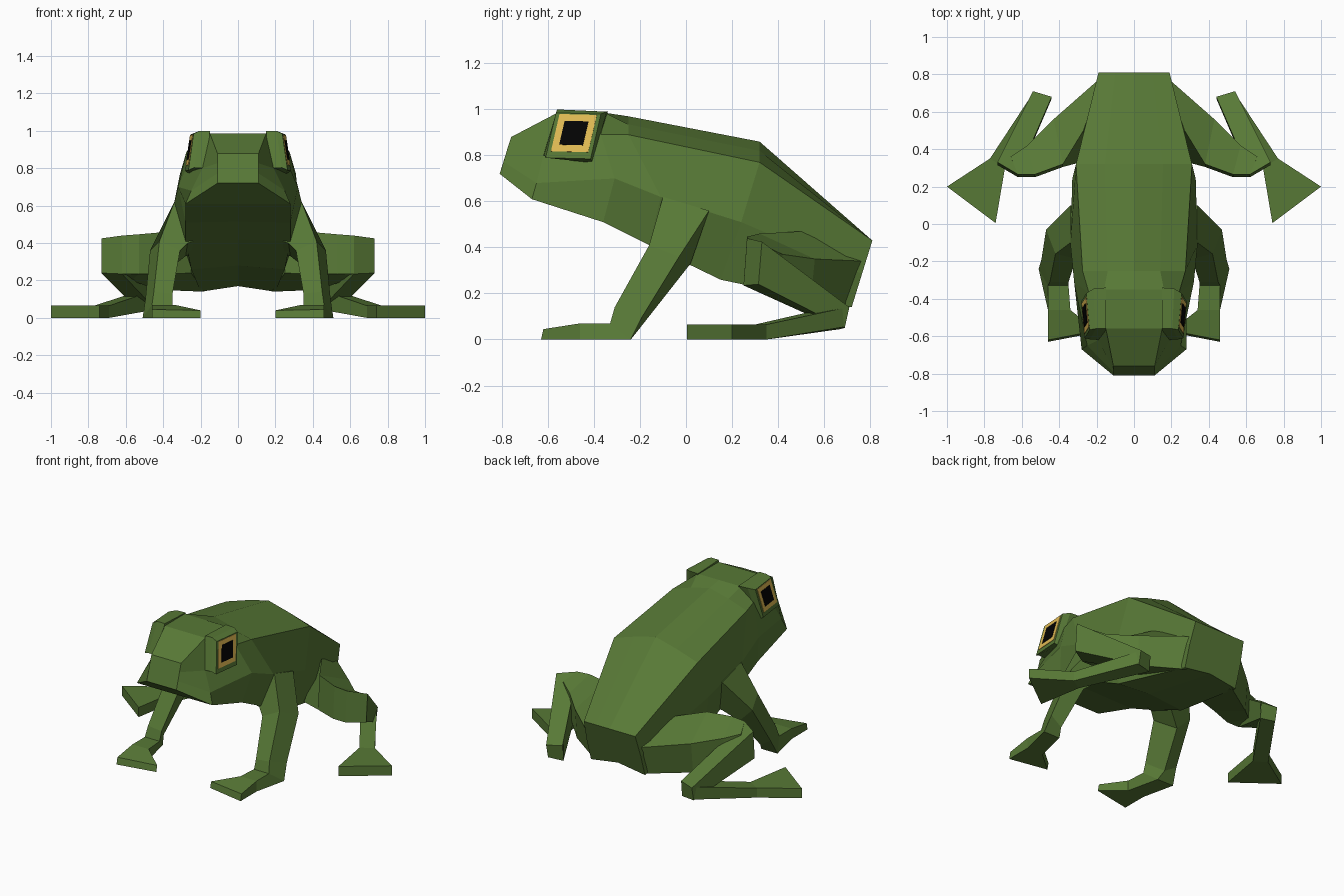
import bpy, bmesh
from mathutils import Vector


def material(name, rgb):
    m = bpy.data.materials.new(name)
    m.diffuse_color = (*rgb, 1)
    return m


GREEN = material("frog green", (0.097, 0.191, 0.037))
GOLD = material("eye gold", (0.78, 0.51, 0.09))
BLACK = material("pupil black", (0.001, 0.001, 0.001))


def loft(name, rings, mat=GREEN):
    """Bridge equal-length rings of points and cap both ends."""
    bm = bmesh.new()
    loops = [[bm.verts.new(p) for p in r] for r in rings]
    n = len(loops[0])
    for a, b in zip(loops, loops[1:]):
        for i in range(n):
            j = (i + 1) % n
            bm.faces.new((a[i], a[j], b[j], b[i]))
    bm.faces.new(loops[0])
    bm.faces.new(loops[-1])
    bmesh.ops.recalc_face_normals(bm, faces=bm.faces)
    me = bpy.data.meshes.new(name)
    bm.to_mesh(me)
    bm.free()
    me.materials.append(mat)
    ob = bpy.data.objects.new(name, me)
    bpy.context.collection.objects.link(ob)
    return ob


def pair(name, rings, mat=GREEN):
    """Build a part on the +x side and its mirror on the -x side."""
    loft("left_" + name, rings, mat)
    loft("right_" + name, [[(-x, y, z) for x, y, z in r] for r in rings], mat)


def body_ring(top_z, low_z, half):
    """Close half a cross-section (top to bottom) with centre points and its mirror."""
    return ([(0, half[0][1], top_z)] + half + [(0, half[-1][1], low_z)]
            + [(-x, y, z) for x, y, z in reversed(half)])


# Body and head: centre heights, then top edge, upper side, lower side, bottom edge
loft("body", [body_ring(*h) for h in (
    (.88, .72, [(.11, -.76, .88), (.11, -.777, .827), (.11, -.793, .773), (.11, -.81, .72)]),
    (.985, .61, [(.15, -.56, .985), (.19, -.62, .80), (.25, -.65, .68), (.28, -.67, .61)]),
    (.985, .515, [(.16, -.35, .985), (.24, -.37, .89), (.32, -.31, .70), (.28, -.36, .51)]),
    (.97, .42, [(.14, -.25, .935), (.275, -.25, .89), (.34, -.11, .62), (.28, -.16, .41)]),
    (.86, .28, [(.155, .32, .82), (.31, .32, .77), (.33, .24, .51), (.25, .15, .26)]),
    (.43, .17, [(.10, .81, .43), (.19, .81, .43), (.20, .765, .285), (.20, .72, .14)]),
)])

# Eye sockets
outer = [Vector(p) for p in ((.237, -.565, .985), (.255, -.37, .98),
                             (.283, -.415, .785), (.265, -.61, .79))]
inner = [(.15, -.56, 1.0), (.15, -.34, .99), (.16, -.40, .77), (.17, -.62, .80)]
brow = [(.205, -.56, 1.0), (.215, -.345, .99), (.255, -.405, .768), (.235, -.617, .803)]
pair("eye_socket", [inner, brow, outer])

# Iris and pupil plates on the socket face
normal = (outer[1] - outer[0]).cross(outer[3] - outer[0]).normalized()
if normal.x < 0:
    normal = -normal
center = sum(outer, Vector()) / 4


def eye_plate(name, scale, lift, mat):
    mid = center + (outer[0] - outer[3]) * 0.06
    quad = [mid + (p - center) * scale for p in outer]
    pair(name, [[p - normal * 0.002 for p in quad], [p + normal * lift for p in quad]], mat)


eye_plate("iris", 0.83, 0.003, GOLD)
eye_plate("pupil", 0.53, 0.006, BLACK)

# Front legs: shoulder, elbow, ankle, then the splayed foot
pair("front_leg", [
    [(.30, -.10, .62), (.30, .10, .56), (.24, .02, .33), (.24, -.16, .41)],
    [(.34, -.10, .62), (.34, .10, .56), (.28, .02, .33), (.27, -.16, .40)],
    [(.42, -.16, .41), (.47, -.03, .36), (.37, -.035, .26), (.31, -.185, .36)],
    [(.45, -.31, .14), (.495, -.19, .10), (.41, -.20, .05), (.35, -.31, .13)],
    [(.46, -.33, .07), (.51, -.24, 0), (.39, -.24, 0), (.35, -.33, .07)],
    [(.46, -.46, .07), (.46, -.46, 0), (.34, -.46, 0), (.34, -.46, .07)],
    [(.46, -.62, .045), (.46, -.63, 0), (.20, -.58, 0), (.20, -.57, .04)],
])

# Hind thighs: hip, middle, knee (back top, front top, front bottom, back bottom)
pair("thigh", [
    [(.18, .78, .34), (.27, .50, .47), (.25, .34, .24), (.18, .71, .14)],
    [(.43, .56, .35), (.38, .32, .46), (.38, .305, .235), (.43, .54, .15)],
    [(.57, .42, .37), (.53, .265, .447), (.53, .25, .235), (.57, .41, .20)],
    [(.66, .36, .40), (.62, .265, .44), (.62, .25, .235), (.66, .35, .23)],
])

# Hind shanks: knee down to heel
pair("shank", [
    [(.73, .33, .425), (.62, .265, .44), (.62, .25, .235), (.73, .315, .24)],
    [(.54, .71, .14), (.44, .68, .15), (.44, .67, .045), (.54, .69, .05)],
])

# Hind feet: heel, ball, webbed toes
pair("hind_foot", [
    [(.54, .70, .14), (.44, .67, .15), (.44, .67, .045), (.54, .69, .055)],
    [(.77, .35, .065), (.69, .30, .065), (.69, .30, 0), (.77, .35, 0)],
    [(1.0, .20, .065), (.74, .005, .065), (.74, .005, 0), (1.0, .20, 0)],
])
